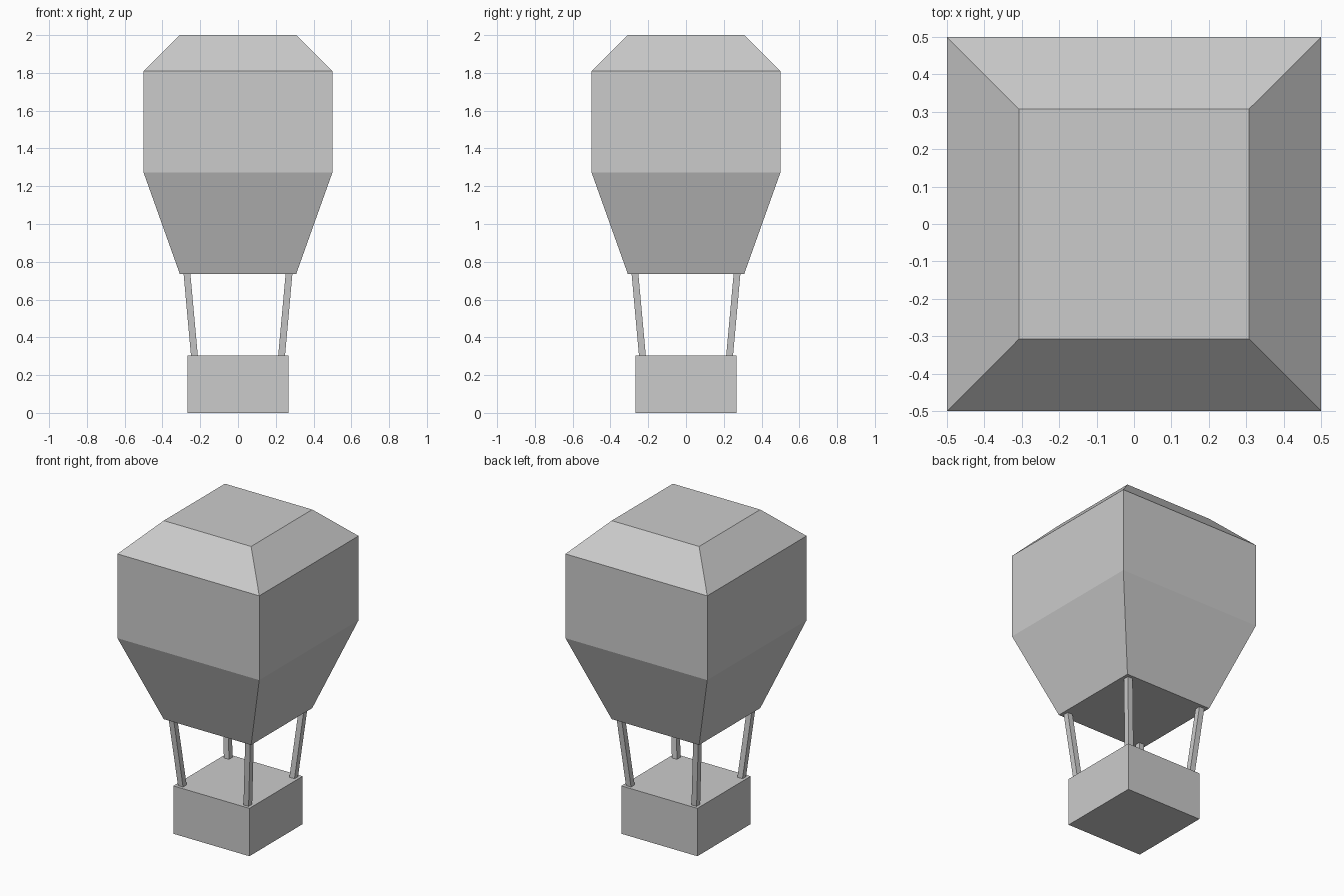
import bpy
import bmesh

if "Cube" in bpy.data.objects:
    bpy.data.objects.remove(bpy.data.objects["Cube"])


def square_loft(name, rings):
    """Stack square rings (centre x, centre y, z, half width) into a closed solid."""
    bm = bmesh.new()
    loops = []
    for cx, cy, z, h in rings:
        loops.append([bm.verts.new((cx + sx * h, cy + sy * h, z))
                      for sx, sy in ((-1, -1), (1, -1), (1, 1), (-1, 1))])
    for low, high in zip(loops, loops[1:]):
        for i in range(4):
            j = (i + 1) % 4
            bm.faces.new((low[i], low[j], high[j], high[i]))
    bm.faces.new(loops[0][::-1])
    bm.faces.new(loops[-1])
    bmesh.ops.recalc_face_normals(bm, faces=bm.faces)
    mesh = bpy.data.meshes.new(name)
    bm.to_mesh(mesh)
    bm.free()
    obj = bpy.data.objects.new(name, mesh)
    bpy.context.collection.objects.link(obj)
    return obj


# Basket: solid box
BASKET_TOP, ENVELOPE_BOTTOM = 0.305, 0.735
square_loft("basket", [(0, 0, 0, 0.268), (0, 0, BASKET_TOP, 0.268)])

# Balloon envelope: tapered base, straight sides, chamfered crown
square_loft("balloon_envelope", [
    (0, 0, ENVELOPE_BOTTOM, 0.308),
    (0, 0, 1.273, 0.5),
    (0, 0, 1.81, 0.5),
    (0, 0, 2.0, 0.308),
])

# Four struts splaying outward from basket to envelope
for side_y, label_y in ((-1, "front"), (1, "back")):
    for side_x, label_x in ((-1, "left"), (1, "right")):
        square_loft(f"strut_{label_y}_{label_x}", [
            (side_x * 0.231, side_y * 0.231, BASKET_TOP, 0.018),
            (side_x * 0.27, side_y * 0.27, ENVELOPE_BOTTOM, 0.018),
        ])
